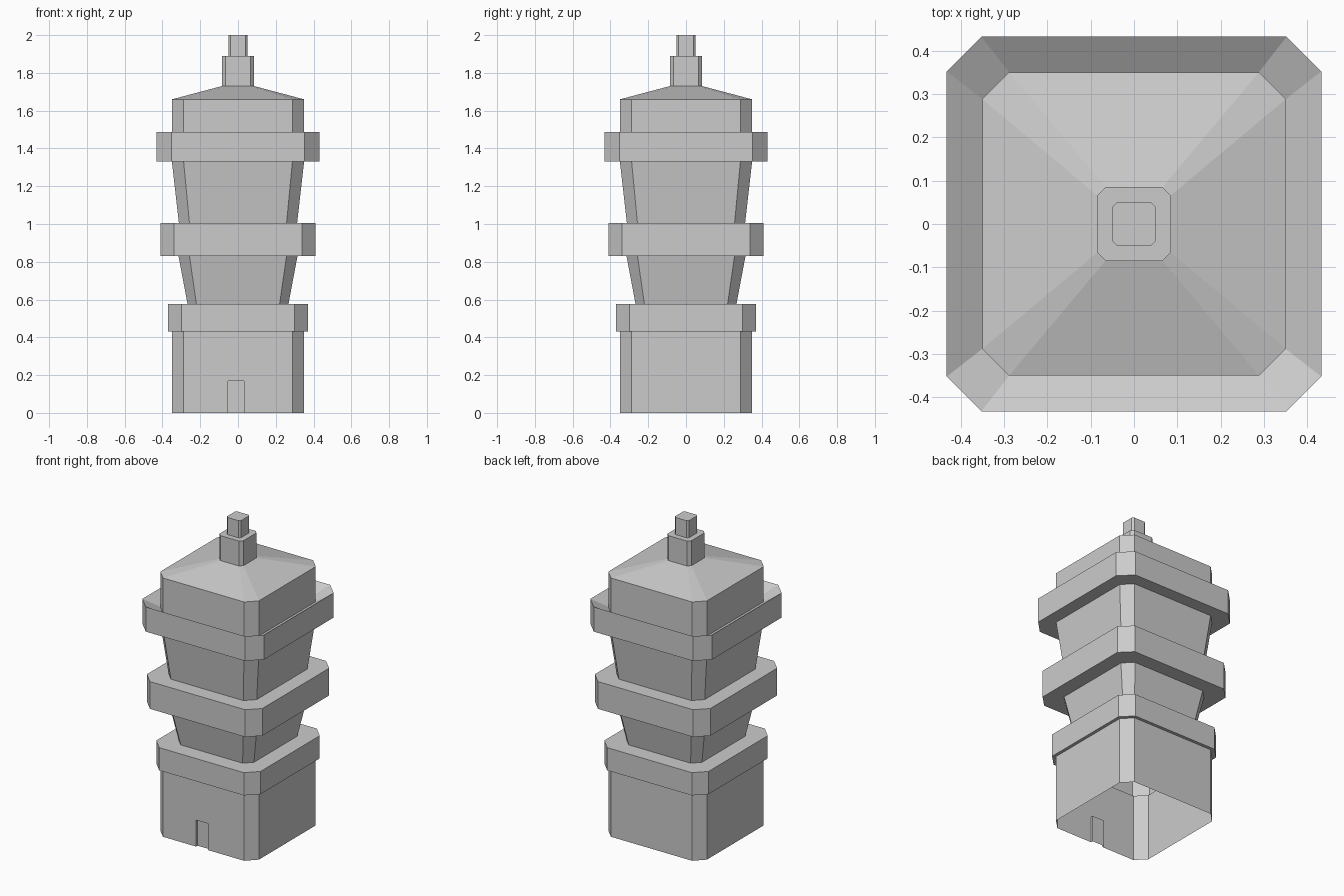
import bpy, bmesh
from mathutils import Vector

if "Cube" in bpy.data.objects:
    bpy.data.objects.remove(bpy.data.objects["Cube"])


def ring(bm, half, flat, z):
    """Chamfered square, counter-clockwise seen from above."""
    h, f = half, flat
    pts = [(-f, -h), (f, -h), (h, -f), (h, f), (f, h), (-f, h), (-h, f), (-h, -f)]
    return [bm.verts.new((x, y, z)) for x, y in pts]


def shell(sections, cap=False):
    """Open skin through a list of (half width, half flat side, z)."""
    bm = bmesh.new()
    rings = [ring(bm, *s) for s in sections]
    for a, b in zip(rings, rings[1:]):
        for i in range(8):
            j = (i + 1) % 8
            bm.faces.new((a[i], a[j], b[j], b[i]))
    if cap:
        bm.faces.new(rings[-1])
    return bm


def finish(name, bm):
    me = bpy.data.meshes.new(name)
    bm.to_mesh(me)
    bm.free()
    ob = bpy.data.objects.new(name, me)
    bpy.context.collection.objects.link(ob)


# Shared section outlines
base_top = (0.35, 0.288, 0.43)
neck1_low, neck1_top = (0.267, 0.22, 0.576), (0.315, 0.257, 0.83)
neck2_low, neck2_top = (0.313, 0.257, 1.005), (0.35, 0.288, 1.33)
head_low, head_top = (0.35, 0.288, 1.435), (0.35, 0.288, 1.66)
post_low, post_top = (0.085, 0.066, 1.73), (0.085, 0.066, 1.89)
tip_low, tip_top = (0.05, 0.039, 1.89), (0.05, 0.039, 2.0)

# Base, open underneath, with a shallow doorway recess in the front wall
bm = shell([(0.35, 0.288, 0), base_top])


def front_faces():
    return [f for f in bm.faces if f.calc_center_median().y < -0.345]


for co, no in (((-0.053, 0, 0), (1, 0, 0)), ((0.032, 0, 0), (1, 0, 0)), ((0, 0, 0.17), (0, 0, 1))):
    faces = front_faces()
    if no[2]:
        faces = [f for f in faces if abs(f.calc_center_median().x) < 0.03]
    edges = {e for f in faces for e in f.edges}
    verts = {v for f in faces for v in f.verts}
    bmesh.ops.bisect_plane(bm, geom=faces + list(edges) + list(verts), plane_co=co, plane_no=no)
door = min((f for f in front_faces() if abs(f.calc_center_median().x) < 0.03),
           key=lambda f: f.calc_center_median().z)
res = bmesh.ops.extrude_face_region(bm, geom=[door])
bmesh.ops.translate(bm, vec=Vector((0, 0.015, 0)),
                    verts=[g for g in res["geom"] if isinstance(g, bmesh.types.BMVert)])
if door.is_valid:
    bmesh.ops.delete(bm, geom=[door], context='FACES_ONLY')
sill = [f for f in bm.faces if all(v.co.z < 1e-4 for v in f.verts)]
bmesh.ops.delete(bm, geom=sill, context='FACES_ONLY')
finish("base", bm)

# Collars, necks, head, roof and finial, stacked as one continuous skin
parts = {
    "lower_collar": [base_top, (0.37, 0.30, 0.43), (0.37, 0.30, 0.576), neck1_low],
    "lower_neck": [neck1_low, neck1_top],
    "middle_collar": [neck1_top, (0.41, 0.338, 0.83), (0.41, 0.338, 1.005), neck2_low],
    "upper_neck": [neck2_low, neck2_top],
    "upper_collar": [neck2_top, (0.432, 0.352, 1.33), (0.432, 0.352, 1.488), head_low],
    "head": [head_low, head_top],
    "roof": [head_top, post_low],
    "post": [post_low, post_top, tip_low],
    "post_tip": [tip_low, tip_top],
}
for name, sections in parts.items():
    finish(name, shell(sections, cap=name == "post_tip"))
